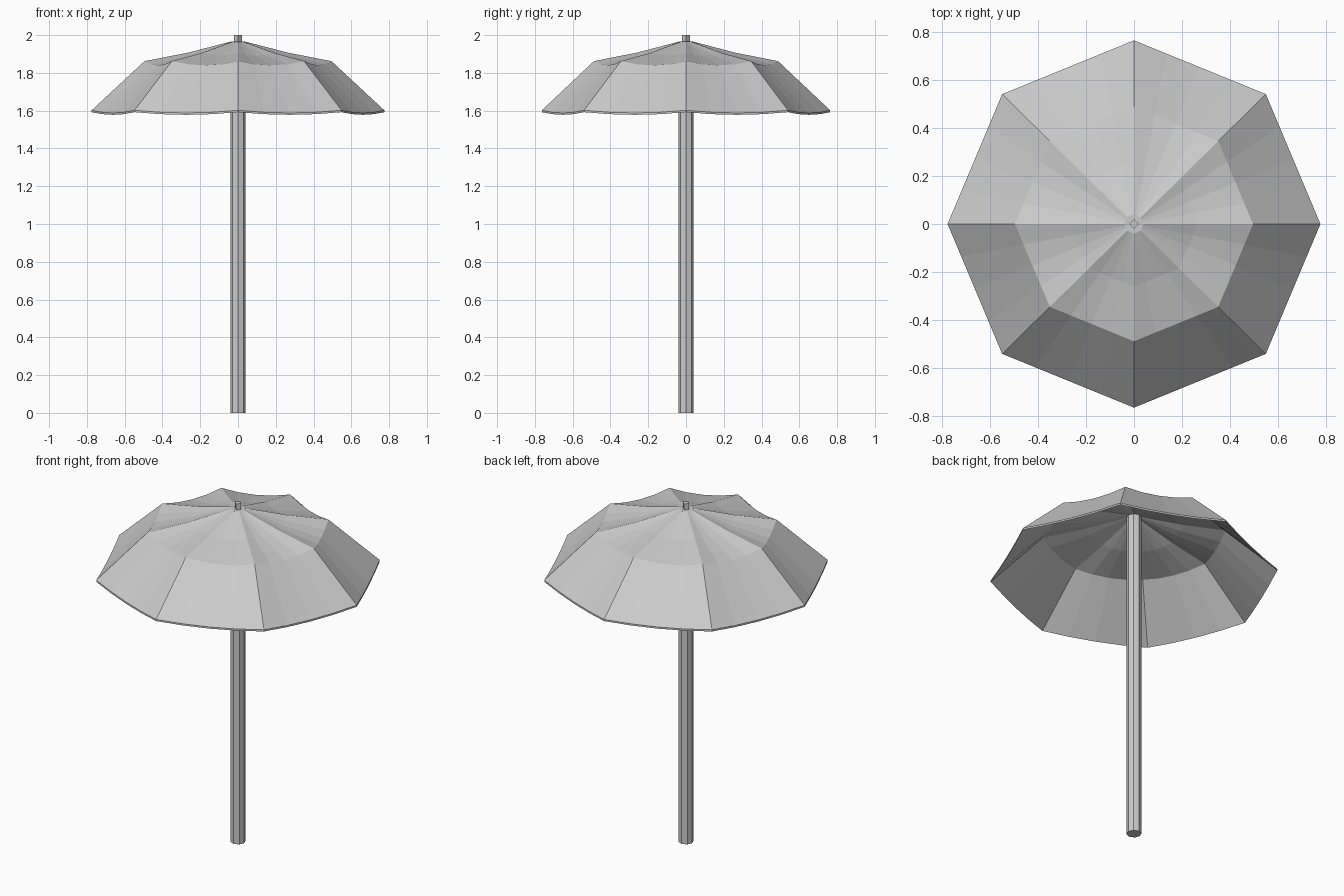
import bpy, bmesh, math

if "Cube" in bpy.data.objects:
    bpy.data.objects.remove(bpy.data.objects["Cube"])

RIBS, SUB = 8, 4
Y_SCALE = 0.985


def new_object(name, bm):
    bmesh.ops.recalc_face_normals(bm, faces=bm.faces)
    mesh = bpy.data.meshes.new(name)
    bm.to_mesh(mesh)
    bm.free()
    ob = bpy.data.objects.new(name, mesh)
    bpy.context.collection.objects.link(ob)
    return ob


def prism(name, sides, radius, z0, z1):
    bm = bmesh.new()
    ring = [bm.verts.new((radius * math.cos(2 * math.pi * i / sides),
                          radius * math.sin(2 * math.pi * i / sides), z0))
            for i in range(sides)]
    base = bm.faces.new(ring)
    ext = bmesh.ops.extrude_face_region(bm, geom=[base], use_keep_orig=True)
    top = [v for v in ext["geom"] if isinstance(v, bmesh.types.BMVert)]
    bmesh.ops.translate(bm, verts=top, vec=(0, 0, z1 - z0))
    return new_object(name, bm)


# Canopy: rings of (radius, rib height, sag between ribs)
profile = [(0.04, 1.965, 0.0), (0.265, 1.907, 0.015),
           (0.495, 1.862, 0.022), (0.775, 1.602, 0.014)]
bm = bmesh.new()
rings = []
for r, z, sag in profile:
    ring = []
    for i in range(RIBS):
        a, b = (2 * math.pi * k / RIBS for k in (i, i + 1))
        for j in range(SUB):
            t = j / SUB
            x = r * ((1 - t) * math.cos(a) + t * math.cos(b))
            y = r * ((1 - t) * math.sin(a) + t * math.sin(b))
            ring.append(bm.verts.new((x, y * Y_SCALE, z - sag * 4 * t * (1 - t))))
    rings.append(ring)
n = RIBS * SUB
for inner, outer in zip(rings, rings[1:]):
    for i in range(n):
        k = (i + 1) % n
        bm.faces.new((inner[i], outer[i], outer[k], inner[k]))
# Thin fabric: underside copy joined along the open edges
ext = bmesh.ops.extrude_face_region(bm, geom=bm.faces[:], use_keep_orig=True)
under = [v for v in ext["geom"] if isinstance(v, bmesh.types.BMVert)]
bmesh.ops.translate(bm, verts=under, vec=(0, 0, -0.01))
new_object("canopy", bm)

# Pole and square finial
prism("pole", 8, 0.04, 0.0, 1.965)
prism("finial", 4, 0.02, 1.95, 2.0)
